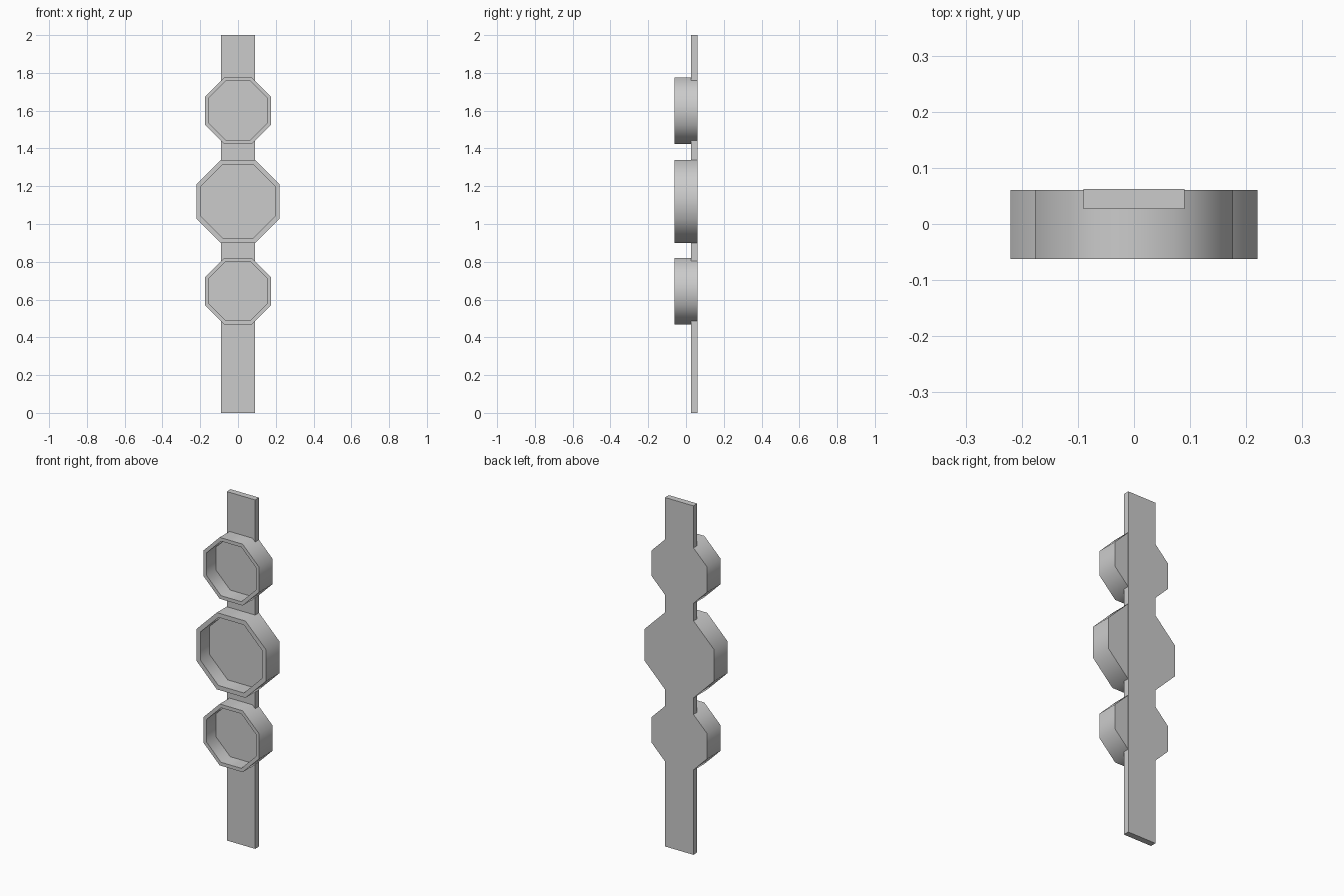
import bpy
import bmesh
import math

if "Cube" in bpy.data.objects:
    bpy.data.objects.remove(bpy.data.objects["Cube"], do_unlink=True)

FRONT, BACK = -0.062, 0.062
FLOOR = 0.022

grey = bpy.data.materials.new("plain_grey")
grey.use_nodes = True
grey.diffuse_color = (0.6, 0.6, 0.6, 1)
grey.node_tree.nodes["Principled BSDF"].inputs["Base Color"].default_value = (0.6, 0.6, 0.6, 1)


def add_object(name, bm):
    bmesh.ops.recalc_face_normals(bm, faces=bm.faces)
    mesh = bpy.data.meshes.new(name)
    bm.to_mesh(mesh)
    bm.free()
    mesh.materials.append(grey)
    obj = bpy.data.objects.new(name, mesh)
    bpy.context.collection.objects.link(obj)
    return obj


def octagon(bm, apothem, y, z):
    """Flat-topped eight-sided ring facing the front."""
    radius = apothem / math.cos(math.pi / 8)
    angles = [math.pi * (i + 0.5) / 4 for i in range(8)]
    return [bm.verts.new((radius * math.cos(a), y, z + radius * math.sin(a))) for a in angles]


def cup(name, z, apothem, wall):
    """Open octagonal cup: back, outer wall, rim, inner wall and floor."""
    bm = bmesh.new()
    inner = apothem - wall
    rings = [octagon(bm, r, y, z) for r, y in
             ((apothem, BACK - 0.001), (apothem, FRONT), (inner, FRONT), (inner, FLOOR))]
    for a, b in zip(rings, rings[1:]):
        for i in range(8):
            j = (i + 1) % 8
            bm.faces.new((a[i], a[j], b[j], b[i]))
    bm.faces.new(rings[0])
    bm.faces.new(rings[-1])
    obj = add_object(name, bm)
    bpy.ops.object.select_all(action="DESELECT")
    obj.select_set(True)
    bpy.context.view_layer.objects.active = obj
    bpy.ops.object.shade_smooth_by_angle(angle=math.radians(50))


# Three cups along the strap
cup("upper_cup", 1.6, 0.176, 0.02)
cup("middle_cup", 1.12, 0.22, 0.025)
cup("lower_cup", 0.645, 0.176, 0.02)

# Flat strap running behind the cups
bm = bmesh.new()
bmesh.ops.create_cube(bm, size=1)
bmesh.ops.scale(bm, vec=(0.18, 0.035, 2), verts=bm.verts)
bmesh.ops.translate(bm, vec=(0, BACK - 0.0175, 1), verts=bm.verts)
add_object("strap", bm)
